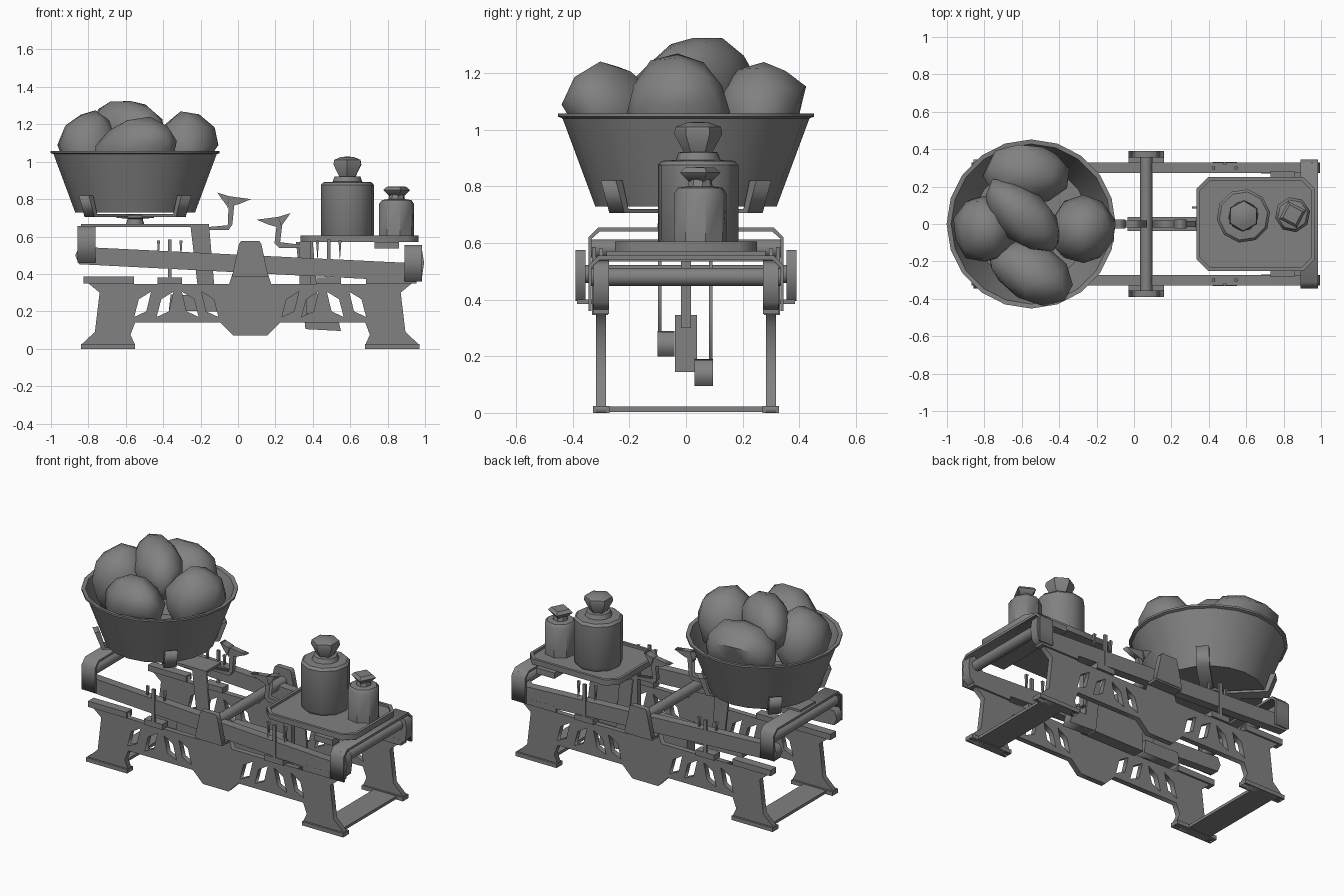
import bpy, bmesh, math, random
from math import pi, sin, cos, radians
from mathutils import Vector, Euler, noise

if "Cube" in bpy.data.objects:
    bpy.data.objects.remove(bpy.data.objects["Cube"])

CX = 0.065          # centre of the frame and main pivot
BX = -0.55          # centre of the bowl
IRON = bpy.data.materials.new('dark_grey')
IRON.diffuse_color = (.22, .22, .22, 1)
IRON.use_nodes = True
IRON.node_tree.nodes["Principled BSDF"].inputs["Base Color"].default_value = IRON.diffuse_color


def add(name, mesh, loc=(0, 0, 0), rot=(0, 0, 0), smooth=None):
    mesh.materials.clear()
    mesh.materials.append(IRON)
    ob = bpy.data.objects.new(name, mesh)
    bpy.context.collection.objects.link(ob)
    ob.location, ob.rotation_euler = loc, rot
    if smooth:
        bpy.ops.object.select_all(action='DESELECT')
        ob.select_set(True)
        bpy.context.view_layer.objects.active = ob
        bpy.ops.object.shade_smooth_by_angle(angle=radians(smooth))
    return ob


def prism(name, loops, thick, loc=(0, 0, 0), rz=0, flat=False):
    """Extruded outline with optional holes: upright (x,z) turned by rz, or flat (x,y)."""
    cu = bpy.data.curves.new(name, 'CURVE')
    cu.dimensions, cu.fill_mode, cu.extrude = '2D', 'BOTH', thick / 2
    for pts in loops:
        sp = cu.splines.new('POLY')
        sp.points.add(len(pts) - 1)
        for p, q in zip(sp.points, pts):
            p.co = (q[0], q[1], 0, 1)
        sp.use_cyclic_u = True
    tmp = bpy.data.objects.new('tmp', cu)
    bpy.context.collection.objects.link(tmp)
    dg = bpy.context.evaluated_depsgraph_get()
    me = bpy.data.meshes.new_from_object(tmp.evaluated_get(dg))
    bpy.data.objects.remove(tmp)
    return add(name, me, loc, (0, 0, rz) if flat else (pi / 2, 0, rz))


def box(name, x, y, z):
    bm = bmesh.new()
    bmesh.ops.create_cube(bm, size=1)
    for v in bm.verts:
        v.co = [(a + b) / 2 + c * (b - a) for (a, b), c in zip((x, y, z), v.co)]
    me = bpy.data.meshes.new(name)
    bm.to_mesh(me)
    bm.free()
    return add(name, me)


def lathe(name, prof, n, loc, rot=(0, 0, 0), smooth=40):
    bm = bmesh.new()
    rings = []
    for r, z in prof:
        if r == 0:
            rings.append([bm.verts.new((0, 0, z))])
        else:
            rings.append([bm.verts.new((r * cos(2 * pi * i / n), r * sin(2 * pi * i / n), z)) for i in range(n)])
    for a, b in zip(rings, rings[1:]):
        for i in range(n):
            j = (i + 1) % n
            quad = [a[i % len(a)], a[j % len(a)], b[j % len(b)], b[i % len(b)]]
            bm.faces.new(list(dict.fromkeys(quad)))
    bmesh.ops.recalc_face_normals(bm, faces=bm.faces)
    me = bpy.data.meshes.new(name)
    bm.to_mesh(me)
    bm.free()
    return add(name, me, loc, rot, smooth)


def rod(name, x, z, r, half):
    return lathe(name, [(0, -half), (r, -half), (r, half), (0, half)], 10, (x, 0, z), (pi / 2, 0, 0))


# side frames: half outline mirrored about the pivot, with slanted openings
half = [(.095, .40), (.113, .345), (.62, .345), (.62, .38), (.89, .38), (.865, .35), (.805, .30), (.83, .09),
        (.905, .02), (.905, 0), (.615, 0), (.615, .02), (.64, .075), (.615, .14), (.16, .14), (.09, .07)]
outline = [(CX + a, b) for a, b in half] + [(CX - a, b) for a, b in reversed(half)]
holes = []
for s in (-1, 1):
    for k, c in enumerate((.575, .455, .32, .215)):
        x, d = CX + s * c, -s if k < 2 else s
        holes.append([(x - d * .045, .17), (x + d * .02, .20), (x + d * .045, .305), (x - d * .02, .265)])
cap = [(-.095, .395), (-.06, .56), (-.05, .575), (.05, .575), (.06, .56), (.095, .395)]
for s, side in ((-1, 'front'), (1, 'back')):
    y = s * .30
    prism(side + '_frame', [outline] + holes, .034, (0, y, 0))
    prism(side + '_pivot_housing', [cap], .035, (CX, s * .372, 0))
    box(side + '_housing_shelf', (CX - .095, CX + .095), sorted((s * .285, s * .385)), (.385, .40))
    for e, end in ((-1, 'left'), (1, 'right')):
        xs = lambda a, b: sorted((CX + e * a, CX + e * b))
        box(f'{side}_{end}_leg_cap', xs(.62, .89), (y - .028, y + .028), (.35, .387))
        box(f'{side}_{end}_foot', xs(.615, .905), (y - .029, y + .029), (0, .025))
    # beam tilted down to the right, with a rounded right end
    prism(side + '_beam', [[(-.85, .545), (-.87, .50), (-.85, .452), (.95, .36), (.985, .39), (.995, .46), (.985, .52),
                            (.95, .54), (.89, .46), (CX, .50)]], .055, (0, y, 0))
    # beam stops
    for x in (-.365, .485):
        box(side + '_stop_post', (x - .01, x + .01), sorted((s * .318, s * .332)), (.35, .585))
        box(side + '_stop_base', (x - .065, x + .065), sorted((s * .275, s * .332)), (.345, .38))
        for d in (-.06, .06):
            prism(side + '_stop_pin', [[(x + d, .47), (x + d + .008, .58), (x + d - .008, .58)]], .015, (0, y, 0))

for e, end in ((-1, 'left'), (1, 'right')):
    box(end + '_stretcher', sorted((CX + e * .70, CX + e * .86)), (-.30, .30), (.004, .022))

# arched straps bridging the beam ends, with cross rods
for end, x, base in (('left', -.81, .46), ('right', .937, .36)):
    t = base + .195
    arch = [(.345, base), (.345, t - .035), (.31, t), (-.31, t), (-.345, t - .035), (-.345, base),
            (-.333, base), (-.333, t - .04), (-.305, t - .015), (.305, t - .015), (.333, t - .04), (.333, base)]
    prism(end + '_end_strap', [arch], .095, (x, 0, 0), pi / 2)
    rod(end + '_cross_rod', x, base + .12, .033, .335)
rod('main_pivot_rod', CX, .49, .033, .37)
box('platform_crossbar', (.73, .86), (-.28, .28), (.535, .572))

# central linkage below the pans: thin hanger plates with block feet
prism('left_hanger', [[(-.255, .665), (-.155, .665), (-.115, .20), (-.20, .20)]], .012, (0, -.093, 0))
prism('left_hanger_foot', [[(-.37, .205), (-.11, .20), (-.12, .285), (-.36, .29)]], .06, (0, -.07, 0))
prism('right_hanger', [[(.31, .57), (.40, .57), (.44, .11), (.36, .11)]], .012, (0, .088, 0))
prism('right_hanger_foot', [[(.36, .105), (.55, .095), (.53, .185), (.355, .19)]], .065, (0, .062, 0))
box('linkage_block', (CX - .1, CX + .3), (-.038, .038), (.145, .345))
box('linkage_arm', (.33, .39), (-.018, .018), (.30, .57))

# pan support under the bowl
box('bowl_support_bar', (-.84, -.155), (-.10, .05), (.652, .668))
lathe('bowl_hub', [(0, .655), (.05, .66), (.04, .695), (.10, .70), (.10, .715), (0, .715)], 10, (BX, 0, 0))

# bowl with diagonal carrying straps
lathe('bowl', [(0, .728), (.32, .728), (.436, 1.04), (.452, 1.046), (.452, 1.058), (.428, 1.055), (.312, .742), (0, .742)],
      20, (BX, 0, 0))
u = [(.345, .705), (.388, .82), (.355, .82), (.325, .72)]
strap = u + [(-a, b) for a, b in reversed(u)]
for k in (1, 3):
    prism('bowl_strap', [strap], .075, (BX, 0, 0), k * pi / 4)

# pointers
prism('left_pointer_arm', [[(-.17, .635), (-.05, .635), (-.03, .665), (-.02, .77), (-.05, .77), (-.055, .66), (-.17, .65)]], .03)
prism('right_pointer_arm', [[(.34, .54), (.22, .54), (.195, .565), (.21, .69), (.24, .69), (.225, .57), (.34, .555)]], .03)
for n, x, z, d in (('left', -.03, .805, 1), ('right', .20, .695, -1)):
    prism(n + '_pointer_beak', [[(x - d * .015, z + .01), (x + d * .10, z - .005), (x + d * .04, z - .03), (x - d * .03, z - .05)]], .035)
    prism(n + '_pointer_tail', [[(x - d * .015, z + .01), (x - d * .08, z + .03), (x - d * .06, z), (x - d * .03, z - .04)]], .05)


# weight platform: chamfered plate with raised rim
def octagon(x0, x1, h, c):
    return [(x0 + c, -h), (x1 - c, -h), (x1, -h + c), (x1, h - c), (x1 - c, h), (x0 + c, h), (x0, h - c), (x0, -h + c)]


outer, inner = octagon(.335, .965, .25, .06), octagon(.352, .948, .233, .055)
prism('weight_platform', [outer], .02, (0, 0, .58), flat=True)
prism('platform_rim', [outer, inner], .02, (0, 0, .595), flat=True)

# weights with faceted knobs
lathe('large_weight', [(0, .59), (.132, .59), (.144, .61), (.144, .875), (.13, .89), (.08, .893), (.07, .92), (0, .925)],
      10, (.585, .043, 0), (0, 0, .15))
lathe('large_weight_knob', [(0, .91), (.05, .92), (.085, .985), (.08, 1.01), (.04, 1.025), (0, 1.028)], 6, (.585, .043, 0), (0, 0, .5))
lathe('small_weight', [(0, .59), (.095, .59), (.095, .775), (.08, .795), (.045, .80), (.04, .825), (0, .825)],
      8, (.848, .05, 0), (0, 0, .2))
lathe('small_weight_knob', [(0, .80), (.035, .81), (.075, .848), (.055, .866), (0, .868)], 4, (.848, .05, 0), (0, 0, .3))

# potatoes: centre, half sizes, rotation in degrees
random.seed(4)
spuds = [((-.575, .275, 1.05), (.24, .17, .19), (0, 0, -8)),
         ((-.80, -.03, 1.06), (.17, .185, .21), (0, 10, 0)),
         ((-.59, .04, 1.16), (.255, .14, .175), (0, 8, -40)),
         ((-.27, -.03, 1.06), (.175, .185, .205), (0, -10, 0)),
         ((-.55, -.26, 1.05), (.25, .155, .18), (0, -15, -28))]
for i, (c, s, r) in enumerate(spuds):
    bm = bmesh.new()
    bmesh.ops.create_icosphere(bm, subdivisions=2, radius=1)
    turn = Euler([radians(a) for a in r]).to_matrix()
    for v in bm.verts:
        k = 1 + .09 * noise.noise(v.co * 1.3 + Vector((i * 7.3, 0, 0))) + random.uniform(-.035, .045)
        p = turn @ Vector([a * b * k for a, b in zip(v.co, s)]) + Vector(c)
        # keep the lower part inside the bowl
        rad = math.hypot(p.x - BX, p.y)
        lim = .285 + .37 * (max(p.z, .75) - .742)
        if p.z < 1.08 and rad > lim:
            p.x, p.y = BX + (p.x - BX) * lim / rad, p.y * lim / rad
        v.co = p
    me = bpy.data.meshes.new('potato')
    bm.to_mesh(me)
    bm.free()
    add('potato', me, smooth=50)
